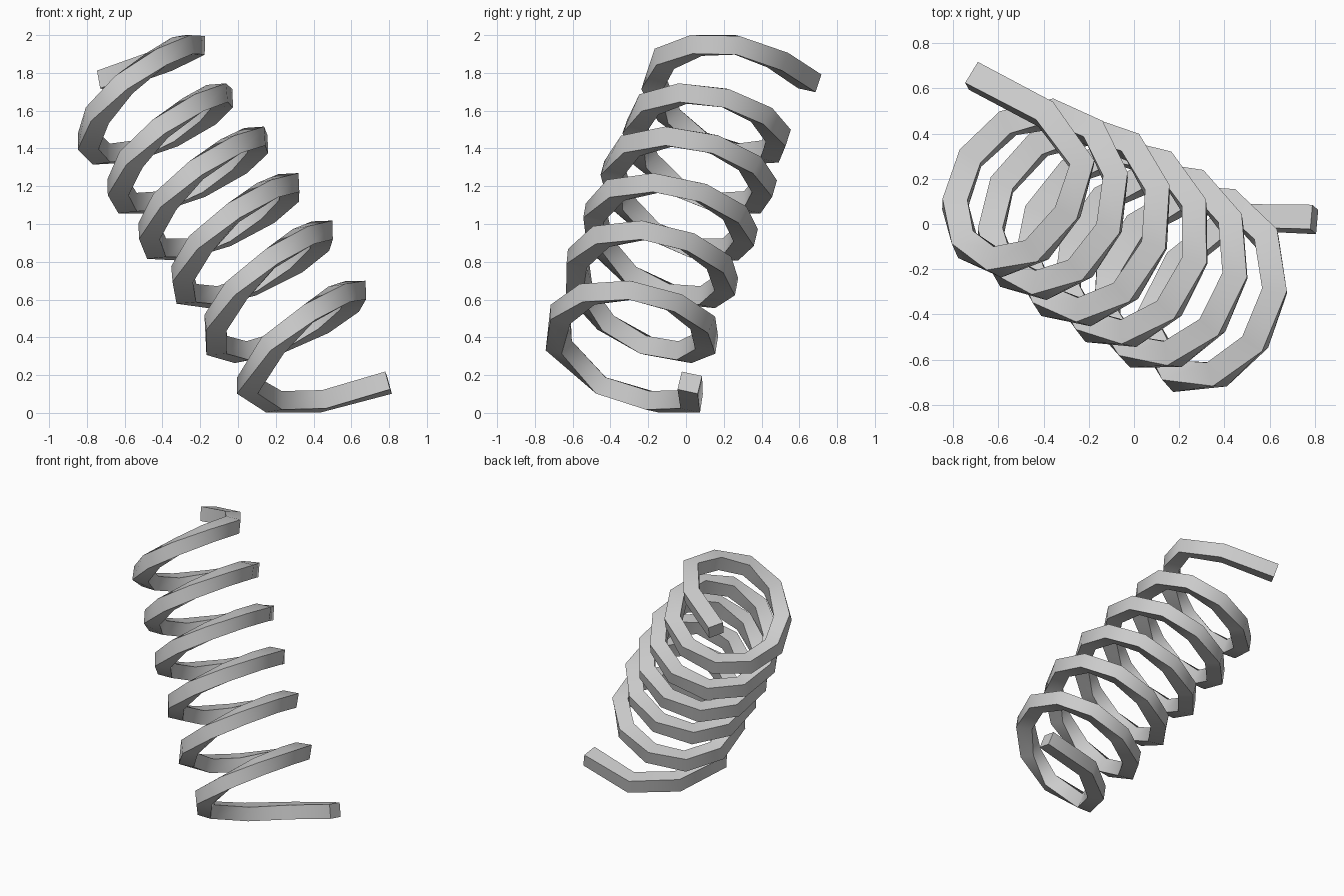
import bpy
import bmesh
import math
from mathutils import Vector

cube = bpy.data.objects.get("Cube")
if cube:
    bpy.data.objects.remove(cube, do_unlink=True)

# One plain grey
grey = bpy.data.materials.new("plain_grey")
grey.use_nodes = True
COLOR = (0.6, 0.6, 0.6, 1.0)
grey.diffuse_color = COLOR
grey.node_tree.nodes["Principled BSDF"].inputs["Base Color"].default_value = COLOR

# Leaning axis of the coil and the two directions across it
axis = Vector((-0.531, 0.290, 0.796)).normalized()
u = axis.cross(Vector((0, 0, 1))).normalized()
v = axis.cross(u)
SECTION_UP = Vector((0, 0.22, 1)).normalized()      # the wire's upper side
WIDTH, HEIGHT = 0.11, 0.10
FIRST, STEP = 292, 35.53                            # degrees
LEVELS = (0.427, 0.742, 0.990, 1.235, 1.480, 1.738)  # height of each turn's centre


def coil_point(deg):
    """Point on the wire's centre line; the angle keeps growing with each turn."""
    turn = (deg - FIRST) / 360
    i = min(max(math.floor(turn), 0), len(LEVELS) - 2)
    z = LEVELS[i] + (LEVELS[i + 1] - LEVELS[i]) * (turn - i)
    centre = Vector((0.295 - 0.1705 * turn, -0.285 + 0.099 * turn, z))
    # The upper turns are slightly narrower
    radius = 0.395 - 0.025 * min(max((turn - 3.4) / 0.4, 0), 1)
    t = math.radians(deg)
    return centre + (u * math.cos(t) + v * math.sin(t)) * radius


# Centre line: lower tail, turns, upper tail
path = [Vector(p) for p in ((0.797, 0.02, 0.16), (0.44, 0.03, 0.061),
                            (0.19, -0.17, 0.059), (0.05, -0.45, 0.145))]
path += [coil_point(FIRST + STEP * j) for j in range(-3, 51)]
path += [Vector(p) for p in ((-0.23, 0.265, 1.948), (-0.39, 0.485, 1.868),
                             (-0.71, 0.655, 1.755))]

# Sweep a section along the centre line, keeping its upper side up
bm = bmesh.new()
rings = []
for i, p in enumerate(path):
    before = (p - path[i - 1]).normalized() if i > 0 else Vector()
    after = (path[i + 1] - p).normalized() if i < len(path) - 1 else Vector()
    tangent = (before + after).normalized()
    side = tangent.cross(SECTION_UP).normalized()
    top = side.cross(tangent) * HEIGHT / 2
    side *= WIDTH / 2
    rings.append([bm.verts.new(p + side * a + top * b)
                  for a, b in ((1, 1), (-1, 1), (-1, -1), (1, -1))])
for r0, r1 in zip(rings, rings[1:]):
    for k in range(4):
        n = (k + 1) % 4
        bm.faces.new((r0[k], r0[n], r1[n], r1[k]))
bm.faces.new(rings[0])
bm.faces.new(rings[-1])
bmesh.ops.recalc_face_normals(bm, faces=bm.faces)

mesh = bpy.data.meshes.new("coil_spring")
bm.to_mesh(mesh)
bm.free()
mesh.materials.append(grey)
spring = bpy.data.objects.new("coil_spring", mesh)
bpy.context.collection.objects.link(spring)

# Smooth along the wire, crisp on its four long edges
bpy.ops.object.select_all(action='DESELECT')
spring.select_set(True)
bpy.context.view_layer.objects.active = spring
bpy.ops.object.shade_smooth_by_angle(angle=math.radians(60))
